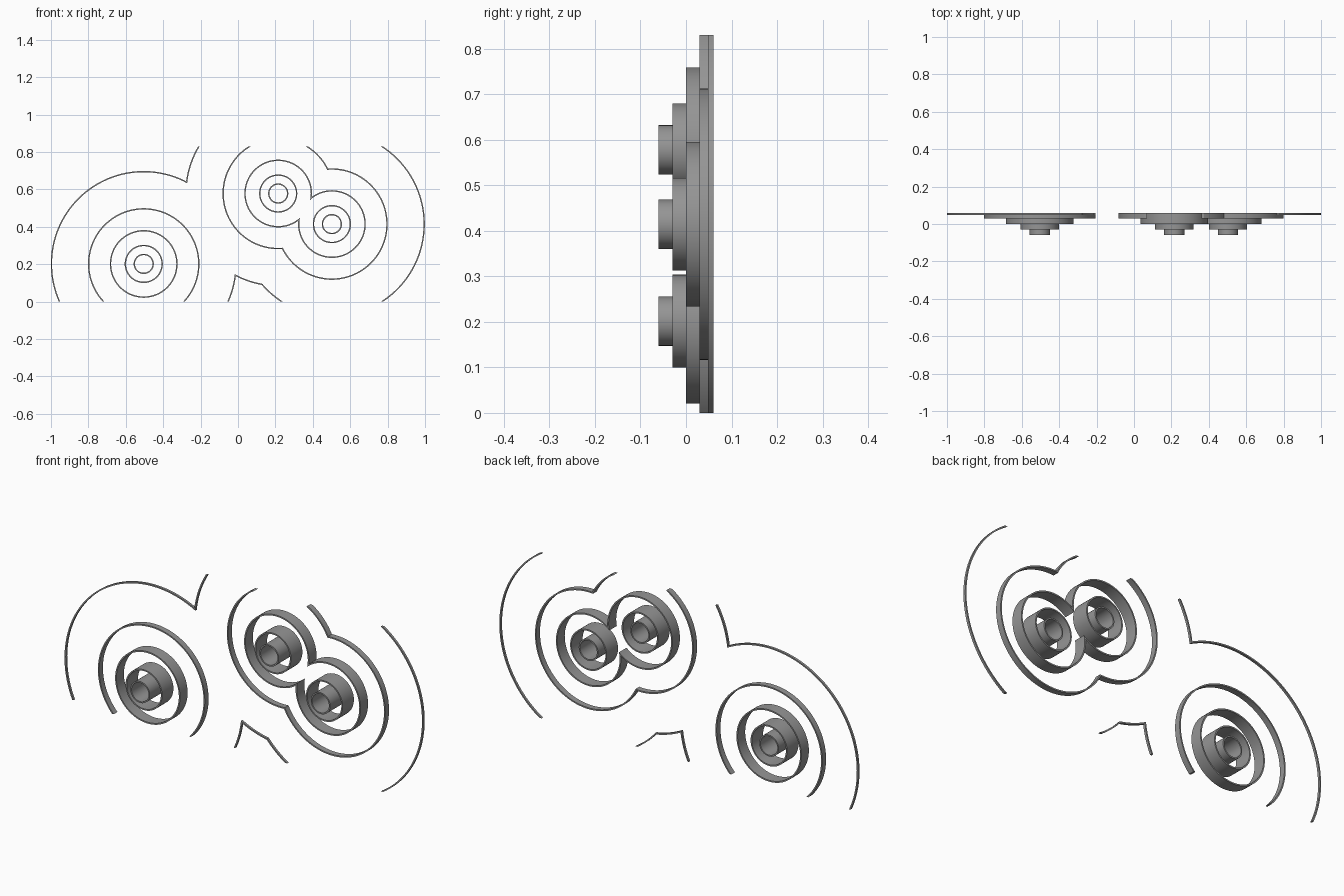
import bpy, bmesh, math
from math import pi, tau, sin, cos, acos, asin, atan2, hypot

if "Cube" in bpy.data.objects:
    bpy.data.objects.remove(bpy.data.objects["Cube"])

TOP = 0.83                                                   # panel height, rings are trimmed to it
WALL = 0.007
BACK = 0.06                                                  # all bands end on one back plane
CENTRES = [(-0.504, 0.2015), (0.215, 0.578), (0.502, 0.4145)]  # x, z
# name, outer radius, front y
LEVELS = [
    ("inner_ring", 0.054, -0.06),
    ("second_ring", 0.102, -0.03),
    ("third_ring", 0.181, 0.0),
    ("fourth_ring", 0.298, 0.03),
    ("outer_ring", 0.497, 0.048),
]

grey = bpy.data.materials.new("dark_grey")
grey.diffuse_color = (0.3, 0.3, 0.3, 1)
grey.use_nodes = True
grey.node_tree.nodes["Principled BSDF"].inputs["Base Color"].default_value = grey.diffuse_color


def cut_angles(i, r):
    """Angles where circle i meets the trim lines or the other circles."""
    cx, cz = CENTRES[i]
    cuts = []
    for z in (0, TOP):
        s = (z - cz) / r
        if abs(s) < 1:
            cuts += [asin(s), pi - asin(s)]
    for j, (ox, oz) in enumerate(CENTRES):
        d = hypot(ox - cx, oz - cz)
        if j != i and d < 2 * r:
            a, h = atan2(oz - cz, ox - cx), acos(d / 2 / r)
            cuts += [a - h, a + h]
    return sorted(a % tau for a in cuts) or [0.0]


def visible(i, r, a):
    x, z = CENTRES[i][0] + r * cos(a), CENTRES[i][1] + r * sin(a)
    return 0 < z < TOP and all(
        hypot(x - ox, z - oz) > r
        for j, (ox, oz) in enumerate(CENTRES) if j != i)


def spans(cuts):
    return list(zip(cuts, cuts[1:] + [cuts[0] + tau]))


def build_level(name, r, front):
    """Merged outline of the three circles as a thin wall."""
    bm = bmesh.new()
    r_in = r - WALL
    for i, (cx, cz) in enumerate(CENTRES):
        outer, inner = spans(cut_angles(i, r)), spans(cut_angles(i, r_in))
        for (a, b), (c, d) in zip(outer, inner):
            if not visible(i, r, (a + b) / 2):
                continue
            n = max(2, math.ceil((b - a) / tau * 128))
            rows = []
            for k in range(n + 1):
                t, u = a + (b - a) * k / n, c + (d - c) * k / n
                rows.append([bm.verts.new((cx + q * cos(v), y, cz + q * sin(v)))
                             for q, v, y in ((r, t, front), (r, t, BACK),
                                             (r_in, u, BACK), (r_in, u, front))])
            for p, q in zip(rows, rows[1:]):
                for e in range(4):
                    f = (e + 1) % 4
                    bm.faces.new((p[e], p[f], q[f], q[e]))
    bmesh.ops.remove_doubles(bm, verts=bm.verts, dist=1e-5)
    # Close the trimmed ends
    bmesh.ops.holes_fill(bm, edges=[e for e in bm.edges if e.is_boundary], sides=4)
    bmesh.ops.recalc_face_normals(bm, faces=bm.faces)
    mesh = bpy.data.meshes.new(name)
    bm.to_mesh(mesh)
    bm.free()
    mesh.materials.append(grey)
    obj = bpy.data.objects.new(name, mesh)
    bpy.context.collection.objects.link(obj)
    bpy.ops.object.select_all(action='DESELECT')
    obj.select_set(True)
    bpy.context.view_layer.objects.active = obj
    bpy.ops.object.shade_smooth_by_angle(angle=math.radians(30))


# Stepped contour bands
for level in LEVELS:
    build_level(*level)
